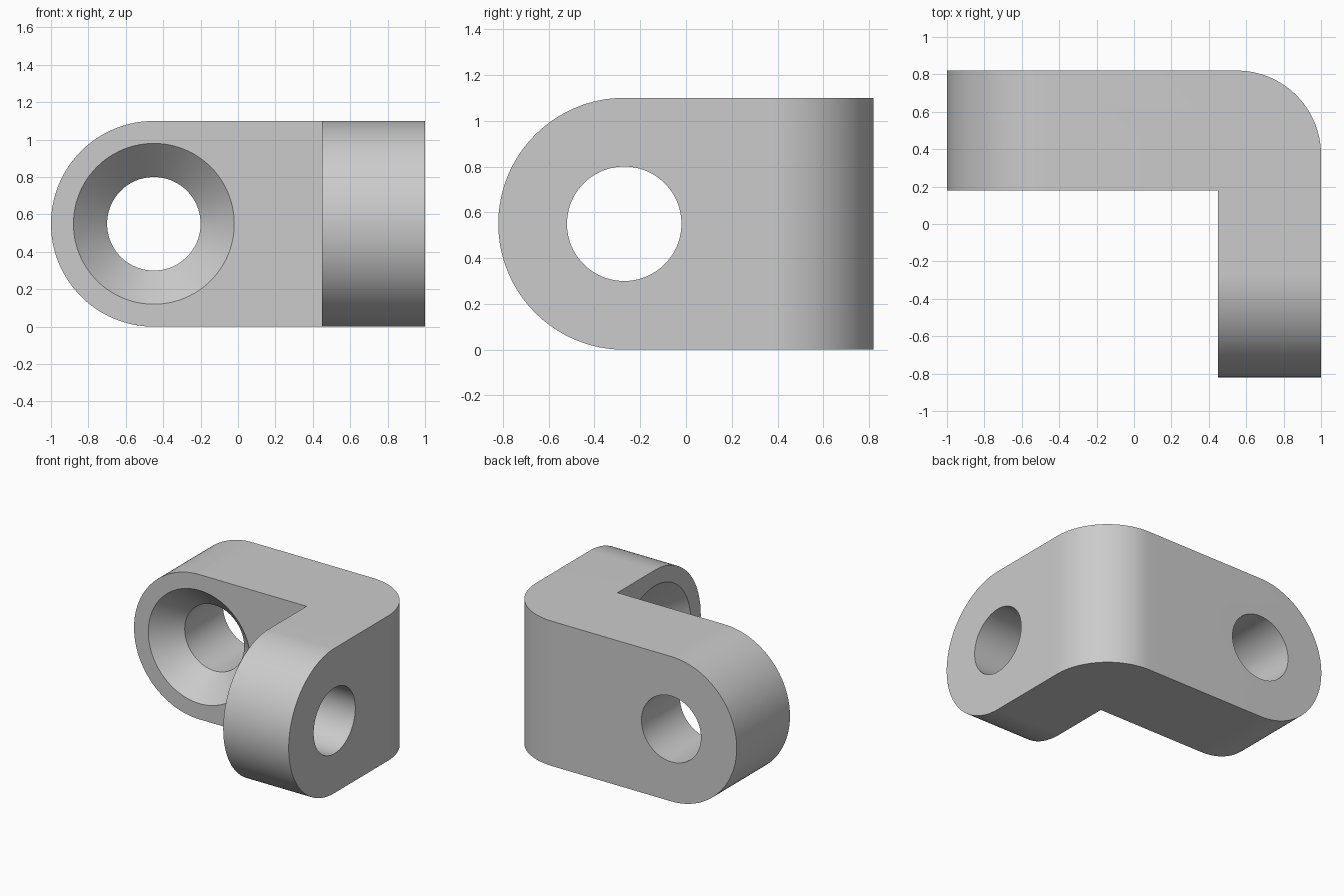
import bpy, bmesh, math
from mathutils import Vector

cube = bpy.data.objects.get("Cube")
if cube:
    bpy.data.objects.remove(cube, do_unlink=True)

HEIGHT, DEPTH = 1.1, 0.82
MID = HEIGHT / 2
BACK_ARM, SIDE_ARM = 0.64, 0.55     # thickness of each arm
CORNER = 0.45                       # outer bend radius
BORE, SINK = 0.25, 0.43             # hole and countersink radii

grey = bpy.data.materials.new("plain grey")
grey.diffuse_color = (0.6, 0.6, 0.6, 1)
grey.use_nodes = True
grey.node_tree.nodes["Principled BSDF"].inputs["Base Color"].default_value = (0.6, 0.6, 0.6, 1)


def arc(cu, cv, r, start, end, steps):
    angles = [math.radians(start + (end - start) * i / steps) for i in range(steps + 1)]
    return [(round(cu + r * math.cos(a), 6), round(cv + r * math.sin(a), 6)) for a in angles]


def loft(name, rings):
    """Closed solid through rings of equal point count."""
    bm = bmesh.new()
    loops = [[bm.verts.new(p) for p in ring] for ring in rings]
    n = len(loops[0])
    for a, b in zip(loops, loops[1:]):
        for i in range(n):
            j = (i + 1) % n
            bm.faces.new((a[i], a[j], b[j], b[i]))
    bm.faces.new(loops[0][::-1])
    bm.faces.new(loops[-1])
    bmesh.ops.recalc_face_normals(bm, faces=bm.faces)
    mesh = bpy.data.meshes.new(name)
    bm.to_mesh(mesh)
    bm.free()
    mesh.materials.append(grey)
    obj = bpy.data.objects.new(name, mesh)
    bpy.context.collection.objects.link(obj)
    return obj


def combine(target, cutter, operation):
    mod = target.modifiers.new(cutter.name, 'BOOLEAN')
    mod.operation, mod.solver, mod.object = operation, 'EXACT', cutter
    bpy.context.view_layer.objects.active = target
    bpy.ops.object.modifier_apply(modifier=mod.name)
    bpy.data.objects.remove(cutter, do_unlink=True)


def along_y(u, v, t):
    return Vector((u, t, v))


def along_x(u, v, t):
    return Vector((t, u, v))


def rounded_arm(name, place, end, far, t0, t1):
    """Slab with a half-round free end."""
    outline = arc(end + MID, MID, MID, 90, 270, 64) + [(far, 0), (far, HEIGHT)]
    return loft(name, [[place(u, v, t) for u, v in outline] for t in (t0, t1)])


def screw_hole(place, centre, face):
    """Bore with a conical countersink opening at the given face."""
    lip, sink = 0.02, SINK - BORE
    steps = ((face - lip, SINK + lip), (face + sink, BORE), (face + 0.8, BORE))
    return loft("hole_cutter", [[place(u, v, t) for u, v in arc(centre, MID, r, 0, 360, 96)[:-1]]
                                for t, r in steps])


# L-shaped body with a rounded outer bend
inner_x, inner_y = 1 - SIDE_ARM, DEPTH - BACK_ARM
profile = [(-1.2, inner_y), (inner_x, inner_y), (inner_x, -1.2), (1, -1.2)]
profile += arc(1 - CORNER, DEPTH - CORNER, CORNER, 0, 90, 32) + [(-1.2, DEPTH)]
bracket = loft("corner_bracket", [[(x, y, z) for x, y in profile] for z in (-0.2, HEIGHT + 0.2)])

# Rounded free ends
combine(bracket, rounded_arm("back_arm_shape", along_y, -1, 1.3, -1.5, 1.5), 'INTERSECT')
combine(bracket, rounded_arm("side_arm_shape", along_x, -DEPTH, 1.3, -1.5, 1.5), 'INTERSECT')

# Countersunk screw holes opening on the inner faces
combine(bracket, screw_hole(along_y, -1 + MID, inner_y), 'DIFFERENCE')
combine(bracket, screw_hole(along_x, -DEPTH + MID, inner_x), 'DIFFERENCE')

bpy.ops.object.select_all(action='DESELECT')
bracket.select_set(True)
bpy.context.view_layer.objects.active = bracket
bpy.ops.object.shade_smooth_by_angle(angle=math.radians(30))
